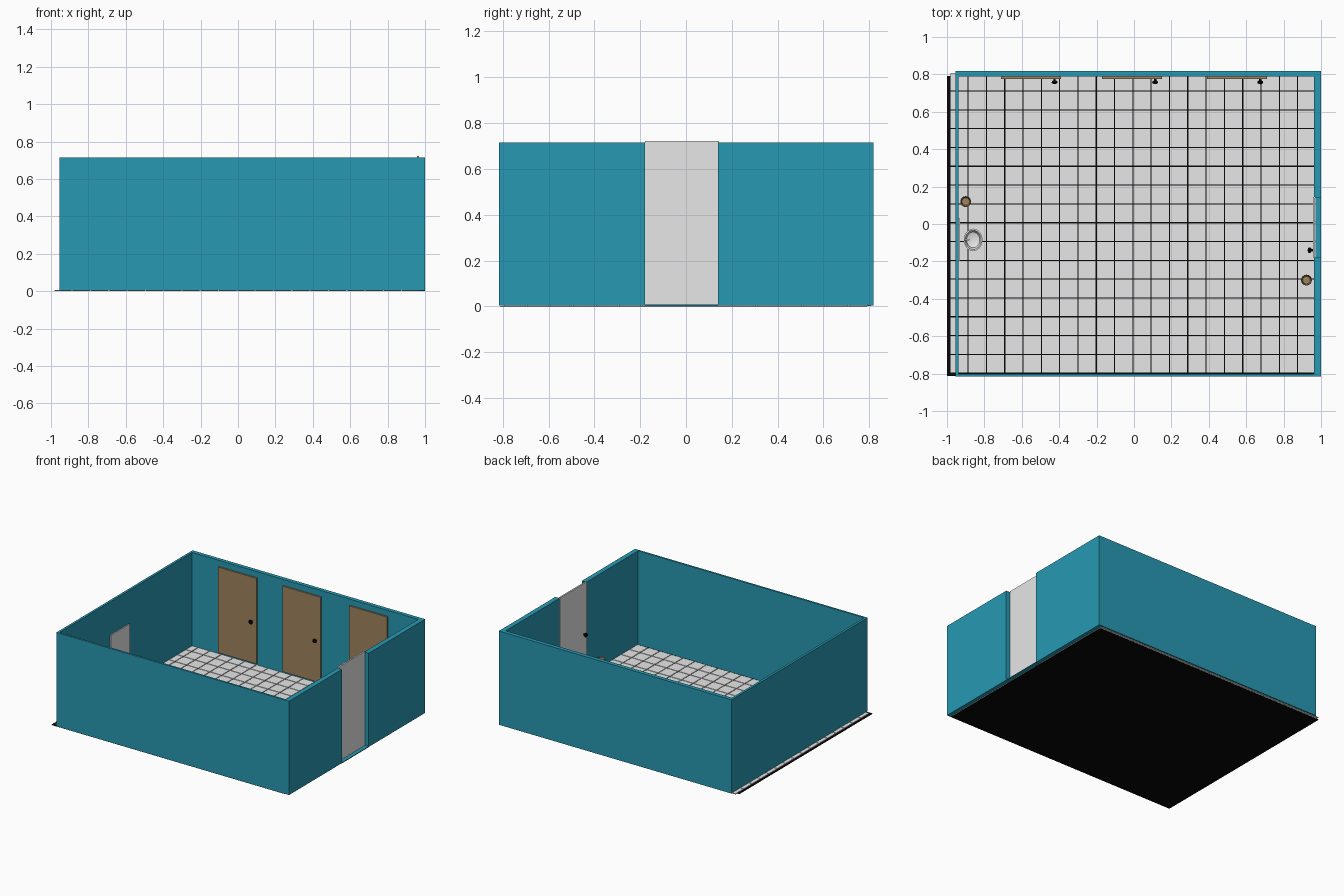
import bpy, bmesh, math
from mathutils import Matrix, Vector

if "Cube" in bpy.data.objects:
    bpy.data.objects.remove(bpy.data.objects["Cube"])


def material(name, rgb):
    m = bpy.data.materials.new(name)
    m.diffuse_color = (*rgb, 1)
    m.use_nodes = True
    m.node_tree.nodes["Principled BSDF"].inputs["Base Color"].default_value = m.diffuse_color
    return m


TEAL = material("teal_paint", (0.020, 0.319, 0.445))
WHITE = material("white", (0.8, 0.8, 0.8))
BROWN = material("brown_wood", (0.347, 0.223, 0.114))
BLACK = material("black", (0.002, 0.002, 0.002))


def finish(name, bm, mat, smooth=False):
    bmesh.ops.recalc_face_normals(bm, faces=bm.faces[:])
    me = bpy.data.meshes.new(name)
    bm.to_mesh(me)
    bm.free()
    me.materials.append(mat)
    ob = bpy.data.objects.new(name, me)
    bpy.context.collection.objects.link(ob)
    if smooth:
        bpy.ops.object.select_all(action='DESELECT')
        ob.select_set(True)
        bpy.context.view_layer.objects.active = ob
        bpy.ops.object.shade_smooth_by_angle(angle=math.radians(40))
    return ob


def add_box(bm, lo, hi):
    lo, hi = Vector(lo), Vector(hi)
    bmesh.ops.create_cube(bm, size=1, matrix=Matrix.Translation((lo + hi) / 2)
                          @ Matrix.Diagonal((*(hi - lo), 1)))


def box(name, lo, hi, mat):
    bm = bmesh.new()
    add_box(bm, lo, hi)
    return finish(name, bm, mat)


def lathe(name, profile, loc, mat, seg=24, scale=(1, 1), rot=None):
    """Spin (radius, height) points around z, then rotate and place."""
    bm = bmesh.new()
    vs = [bm.verts.new((r, 0, z)) for r, z in profile]
    es = [bm.edges.new(p) for p in zip(vs, vs[1:])]
    bmesh.ops.spin(bm, geom=vs + es, cent=(0, 0, 0), axis=(0, 0, 1),
                   angle=math.tau, steps=seg, use_duplicate=False)
    bmesh.ops.remove_doubles(bm, verts=bm.verts[:], dist=1e-5)
    mat4 = Matrix.Translation(loc) @ (rot or Matrix()) @ Matrix.Diagonal((*scale, 1, 1))
    bmesh.ops.transform(bm, matrix=mat4, verts=bm.verts[:])
    return finish(name, bm, mat, smooth=True)


# Floor: black grout slab with separate tiles on top
box("floor_slab", (-1.0, -0.812, 0), (0.968, 0.79, 0.002), BLACK)
bm = bmesh.new()
x0, y0, px, py, gap = -0.985, -0.798, 0.0979, 0.1006, 0.006
for i in range(20):
    for j in range(16):
        x, y = x0 + i * px, y0 + j * py
        add_box(bm, (x + gap / 2, y + gap / 2, 0.001),
                (x + px - gap / 2, y + py - gap / 2, 0.007))
finish("floor_tiles", bm, WHITE)

# Walls: one outline with a doorway in the right side
bm = bmesh.new()
outline = [(1, 0.14), (1, 0.818), (-0.955, 0.818), (-0.955, -0.816), (1, -0.816),
           (1, -0.18), (0.963, -0.18), (0.963, -0.801), (-0.937, -0.801),
           (-0.937, 0.788), (0.963, 0.788), (0.963, 0.14)]
face = bm.faces.new([bm.verts.new((x, y, 0.004)) for x, y in outline])
ext = bmesh.ops.extrude_face_region(bm, geom=[face])
bmesh.ops.translate(bm, vec=(0, 0, 0.712),
                    verts=[v for v in ext["geom"] if isinstance(v, bmesh.types.BMVert)])
finish("walls", bm, TEAL)
box("door_sill", (0.97, -0.18, 0.002), (1, 0.14, 0.008), TEAL)

# Doors and knobs
KNOB = [(0, 0), (0.006, 0), (0.006, 0.008), (0.013, 0.012), (0.016, 0.018),
        (0.013, 0.025), (0, 0.029)]
box("entrance_door", (0.957, -0.18, 0.004), (0.968, 0.145, 0.722), WHITE)
lathe("entrance_knob", KNOB, (0.957, -0.14, 0.335), BLACK, 16,
      rot=Matrix.Rotation(-math.pi / 2, 4, 'Y'))
for n, (a, k) in enumerate([(-0.71, -0.425), (-0.17, 0.113), (0.39, 0.675)], 1):
    box(f"stall_door_{n}", (a, 0.776, 0.02), (a + 0.32, 0.789, 0.67), BROWN)
    lathe(f"stall_knob_{n}", KNOB, (k, 0.776, 0.335), BLACK, 16,
          rot=Matrix.Rotation(math.pi / 2, 4, 'X'))

# Mirror over the sink on the left wall
box("mirror", (-0.938, -0.197, 0.24), (-0.93, 0.03, 0.465), WHITE)

# Pedestal sink with tap
lathe("sink", [(0, 0.006), (0.03, 0.006), (0.022, 0.03), (0.017, 0.16), (0.028, 0.185),
               (0.045, 0.205), (0.05, 0.235), (0.043, 0.235), (0.035, 0.215), (0, 0.2)],
      (-0.86, -0.085, 0), WHITE, 24, scale=(1, 1.2))
box("sink_tap_post", (-0.908, -0.088, 0.22), (-0.9, -0.08, 0.252), WHITE)
box("sink_tap_spout", (-0.908, -0.088, 0.247), (-0.88, -0.08, 0.254), WHITE)

# Open waste bins
BIN = [(0, 0.006), (0.022, 0.006), (0.029, 0.1), (0.026, 0.1), (0.02, 0.012), (0, 0.012)]
lathe("left_bin", BIN, (-0.9, 0.12, 0), BROWN)
lathe("right_bin", BIN, (0.922, -0.3, 0), BROWN)
